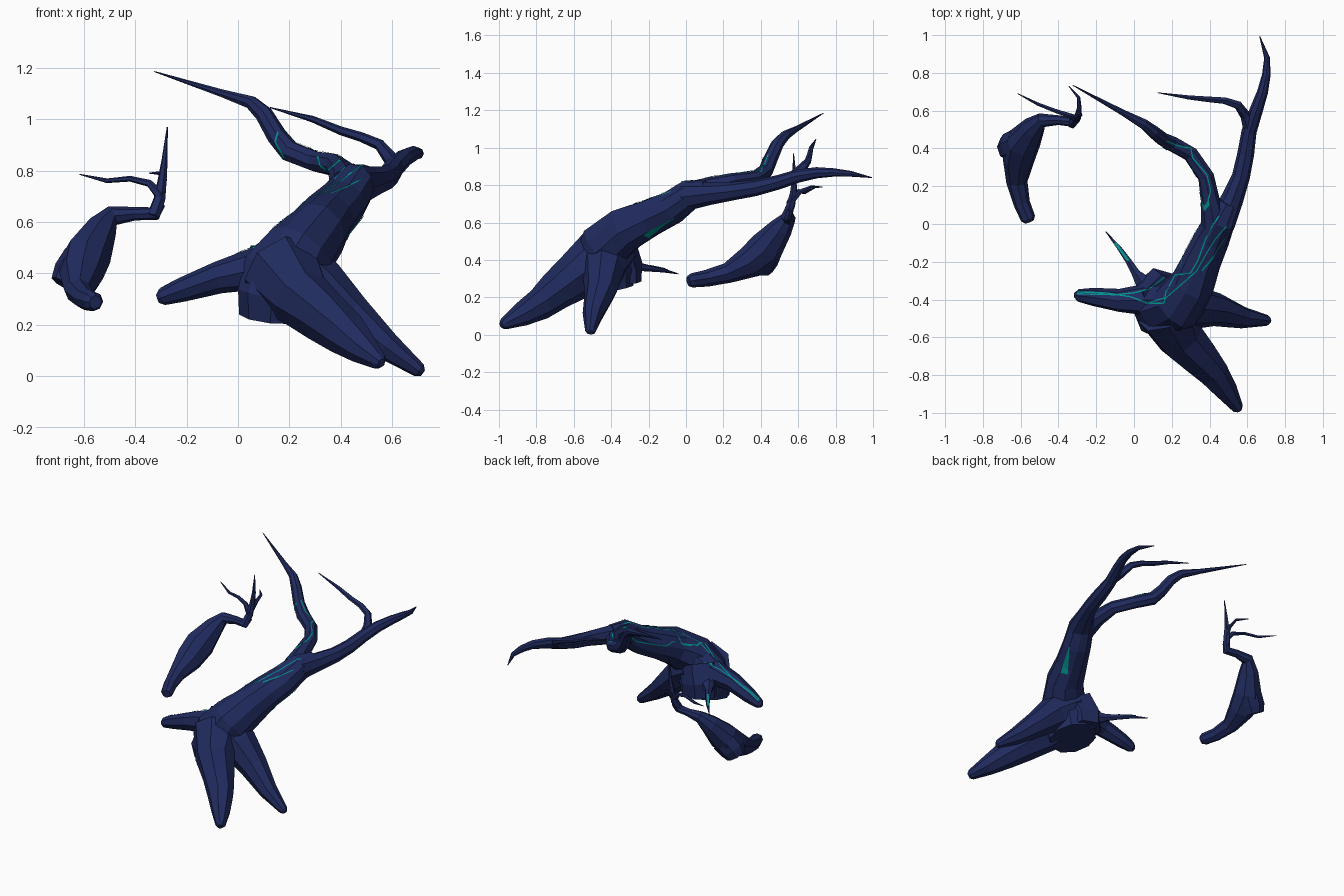
import bpy, math, random
from mathutils import Vector
from mathutils.bvhtree import BVHTree

random.seed(4)


def material(name, col):
    m = bpy.data.materials.new(name)
    m.diffuse_color = (*col, 1)
    return m


BARK = material("dark navy bark", (0.0145, 0.024, 0.112))
GLOW = material("teal vein", (0.0, 0.29, 0.27))
all_v, all_f = [], []


def add_mesh(name, verts, faces, mat):
    me = bpy.data.meshes.new(name)
    me.from_pydata([tuple(v) for v in verts], [], faces)
    me.materials.append(mat)
    ob = bpy.data.objects.new(name, me)
    bpy.context.collection.objects.link(ob)
    return ob


def limb(name, pts, sides=8, round_end=0, jitter=0.05):
    """Faceted tapering tube through (x, y, z, radius) points."""
    pts = [tuple(p) for p in pts]
    if round_end:  # blunt tip
        a, b = Vector(pts[-2][:3]), Vector(pts[-1][:3])
        r = pts[-1][3]
        pts.append((*(b + (b - a).normalized() * r * 0.6), r * 0.5))
    c = [Vector(p[:3]) for p in pts]
    n = len(c)
    verts, faces, u = [], [], None
    for i in range(n):
        t = (c[min(i + 1, n - 1)] - c[max(i - 1, 0)]).normalized()
        if u is None:
            u = t.orthogonal()
        u = (u - t * u.dot(t)).normalized()
        w = t.cross(u)
        for k in range(sides):
            a = 2 * math.pi * k / sides
            r = pts[i][3] * (1.03 + random.uniform(-jitter, jitter))
            verts.append(c[i] + (u * math.cos(a) + w * math.sin(a)) * r)
    for v in verts:
        v.z = max(v.z, 0)
    for i in range(n - 1):
        for k in range(sides):
            l = (k + 1) % sides
            faces.append((i * sides + k, i * sides + l,
                          (i + 1) * sides + l, (i + 1) * sides + k))
    faces.append(tuple(reversed(range(sides))))
    faces.append(tuple(range((n - 1) * sides, n * sides)))
    o = len(all_v)
    all_v.extend(verts)
    all_f.extend(tuple(j + o for j in f) for f in faces)
    return add_mesh(name, verts, faces, BARK)


# Main trunk, rising from the cut base to the fork
limb("trunk", [(.15, -.425, .235, .15), (.155, -.44, .31, .16), (.18, -.435, .39, .16),
               (.24, -.42, .485, .135), (.31, -.32, .565, .12), (.355, -.20, .622, .102),
               (.41, -.08, .68, .092), (.455, .02, .748, .08), (.50, .11, .765, .055)], 10)

# Roots
limb("left_root", [(.24, -.40, .48, .12), (.08, -.40, .42, .085), (-.08, -.405, .385, .06),
                   (-.22, -.385, .335, .046), (-.295, -.378, .307, .032)], 8, 1)
limb("front_root", [(.17, -.46, .40, .16), (.25, -.61, .30, .118), (.34, -.70, .23, .10),
                    (.42, -.785, .165, .083), (.485, -.88, .105, .062),
                    (.548, -.972, .058, .032)], 8, 1)
limb("right_root", [(.19, -.42, .42, .15), (.32, -.44, .345, .112), (.44, -.455, .235, .085),
                    (.58, -.495, .115, .055), (.705, -.51, .022, .028)], 8, 1)
limb("base_stub", [(.17, -.39, .45, .13), (.13, -.355, .35, .12), (.125, -.35, .275, .112)], 6)
limb("back_twig", [(.05, -.31, .37, .045), (.01, -.26, .365, .024), (-.03, -.195, .355, .017),
                   (-.08, -.125, .345, .012), (-.15, -.04, .325, .002)], 6)

# Branches
limb("right_branch", [(.46, .0, .74, .075), (.52, .13, .755, .057), (.565, .25, .768, .047),
                      (.59, .37, .785, .043), (.61, .49, .815, .038), (.645, .60, .85, .034),
                      (.68, .70, .866, .028), (.70, .79, .868, .022), (.705, .88, .86, .015),
                      (.665, .995, .84, .002)], 8)
limb("left_branch", [(.425, .0, .745, .07), (.405, .12, .79, .05), (.38, .25, .82, .042),
                     (.30, .37, .835, .04), (.20, .425, .875, .04), (.15, .45, .935, .037),
                     (.10, .49, 1.02, .033), (.05, .53, 1.065, .026), (-.06, .59, 1.10, .016),
                     (-.325, .735, 1.185, .002)], 8)
limb("forked_branch", [(.61, .50, .82, .03), (.59, .575, .85, .027), (.55, .63, .90, .022),
                       (.48, .653, .93, .018), (.40, .66, .955, .016), (.29, .67, 1.0, .012),
                       (.125, .695, 1.045, .002)], 6)

# Separate small log with its twigs
limb("small_log", [(-.555, .012, .287, .026), (-.562, .03, .29, .038), (-.595, .11, .302, .042),
                   (-.62, .22, .33, .053), (-.61, .34, .39, .084), (-.59, .43, .465, .09),
                   (-.535, .51, .57, .062), (-.49, .55, .625, .038), (-.40, .55, .632, .025),
                   (-.32, .54, .632, .025), (-.305, .555, .67, .022)], 8)
limb("log_stub", [(-.60, .43, .45, .085), (-.64, .41, .395, .08), (-.665, .40, .35, .066)], 8)
limb("log_twig_up", [(-.33, .53, .62, .026), (-.305, .56, .69, .023), (-.295, .575, .76, .018),
                     (-.285, .58, .84, .012), (-.275, .575, .97, .002)], 6)
limb("log_twig_left", [(-.30, .555, .70, .02), (-.345, .575, .75, .014), (-.42, .60, .768, .011),
                       (-.51, .635, .76, .009), (-.615, .69, .785, .002)], 6)
limb("log_twig_back", [(-.30, .56, .71, .018), (-.29, .61, .765, .013), (-.293, .67, .79, .009),
                       (-.345, .73, .79, .002)], 6)

# Thin teal veins laid on the bark by projection
bark = BVHTree.FromPolygons([tuple(v) for v in all_v], all_f)


def vein(name, pts, view, width=0.007, back=2.0, taper=False):
    view = Vector(view).normalized()
    pts = [Vector(p) for p in pts]
    path = []
    for a, b in zip(pts, pts[1:]):
        steps = max(2, int((b - a).length / 0.008))
        path += [(a.lerp(b, s / steps), (b - a).normalized()) for s in range(steps)]
    path.append((pts[-1], (pts[-1] - pts[-2]).normalized()))
    verts, faces, prev = [], [], None
    for i, (p, t) in enumerate(path):
        w = width * (1 - i / len(path)) if taper else width
        side = t.cross(view).normalized() * w / 2
        hits = [bark.ray_cast(p + s - view * back, view)[:2] for s in (-side, side)]
        if hits[0][0] is None or hits[1][0] is None:
            prev = None
            continue
        verts += [h + n * 0.002 - view * 0.002 for h, n in hits]
        k = len(verts) - 2
        if prev is not None and (verts[k] - verts[prev]).length < 0.06:
            faces.append((prev, prev + 1, k + 1, k))
        prev = k
    if faces:
        add_mesh(name, verts, faces, GLOW)


def flat(*xy):
    return [(x, y, 0) for x, y in xy]


DOWN, IN, BACK_LEFT = (0, 0, -1), (0, 1, 0), (1, -1, -.7)
vein("root_vein_a", flat((-.30, -.36), (-.15, -.365), (-.02, -.385), (.08, -.42), (.16, -.42)), DOWN)
vein("root_vein_b", flat((-.30, -.37), (-.1, -.375), (.0, -.365), (.08, -.345), (.16, -.28)), DOWN)
vein("trunk_vein_a", flat((.16, -.42), (.17, -.36), (.22, -.27), (.30, -.26), (.34, -.19),
                          (.38, -.08), (.42, -.0), (.45, .04)), DOWN)
vein("trunk_vein_b", flat((.06, -.42), (.17, -.39), (.24, -.33), (.33, -.25), (.38, -.16),
                          (.43, -.08), (.49, -.01)), DOWN)
vein("trunk_side_vein", [(.41, .06, .75), (.38, 0, .70), (.33, -.10, .655), (.29, -.19, .62),
                         (.27, -.23, .64), (.26, -.28, .62)], BACK_LEFT, back=.3)
vein("branch_vein", flat((.385, .09), (.405, .18), (.385, .26), (.31, .35), (.30, .40), (.23, .415),
                         (.17, .44)), DOWN)
vein("twig_vein", flat((-.03, -.195), (-.08, -.125), (-.1, -.10)), DOWN, 0.012)
vein("branch_ring_a", [(.155, 0, .95), (.145, 0, .91), (.18, 0, .85)], IN)
vein("branch_ring_b", [(.31, 0, .855), (.32, 0, .82), (.35, 0, .80), (.40, 0, .84)], IN)
vein("front_vein_a", [(.36, 0, .71), (.42, 0, .735), (.48, 0, .765)], IN, .005)
vein("under_trunk_patch", [(.37, -.25, .55), (.44, -.11, .66)], (-1, -1, .7), 0.05, 0.4, True)
